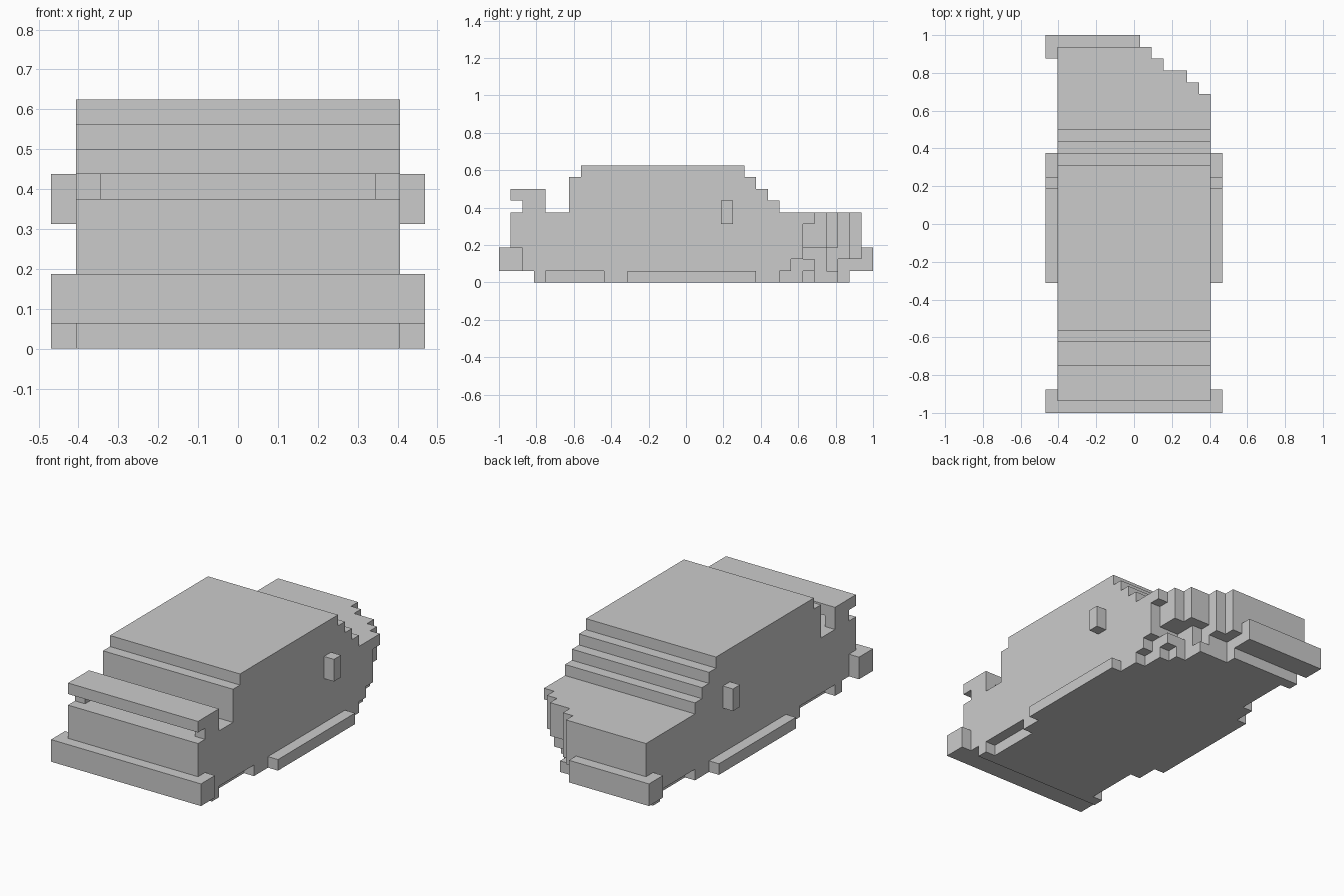
import bpy, bmesh

if "Cube" in bpy.data.objects:
    bpy.data.objects.remove(bpy.data.objects["Cube"])

U = 1 / 16  # one block of the model
W = 6.5     # half width of the body, in blocks


def prism(name, pts, axis, a, b):
    """Extrude a 2D outline: axis 'x' takes (y, z) points, axis 'z' takes (x, y) points."""
    bm = bmesh.new()
    place = (lambda p: (a, p[0], p[1])) if axis == 'x' else (lambda p: (p[0], p[1], a))
    verts = [bm.verts.new([c * U for c in place(p)]) for p in pts]
    face = bm.faces.new(verts)
    ext = bmesh.ops.extrude_face_region(bm, geom=[face])
    move = ((b - a) * U, 0, 0) if axis == 'x' else (0, 0, (b - a) * U)
    bmesh.ops.translate(bm, vec=move,
                        verts=[v for v in ext['geom'] if isinstance(v, bmesh.types.BMVert)])
    bmesh.ops.recalc_face_normals(bm, faces=bm.faces)
    mesh = bpy.data.meshes.new(name)
    bm.to_mesh(mesh)
    bm.free()
    obj = bpy.data.objects.new(name, mesh)
    bpy.context.collection.objects.link(obj)
    return obj


def box(name, x0, x1, y0, y1, z0, z1):
    return prism(name, [(x0, y0), (x1, y0), (x1, y1), (x0, y1)], 'z', z0, z1)


def stairs(y, steps):
    """Stepped edge along y: each step is (x, y where it ends)."""
    pts = []
    for x, end in steps:
        pts += [(x, y), (x, end)]
        y = end
    return pts


# Main body and cabin, from the tail to the foot of the windscreen
prism("body", [(-14, 1), (-14, 3), (-15, 3), (-15, 6), (-10, 6), (-10, 9), (-9, 9), (-9, 10),
               (5, 10), (5, 9), (6, 9), (6, 8), (7, 8), (7, 7), (8, 7), (8, 1)], 'x', -W, W)

# Crumpled nose, built in layers with a stepped right corner
nose = [
    ("nose_lower", 1, 2, [(W, 9), (5.5, 11), (3.5, 12), (2.5, 13), (0.5, 14)]),
    ("nose_middle", 2, 3, [(W, 10), (3.5, 12), (2.5, 14), (1.5, 15)]),
    ("nose_upper", 3, 5, [(W, 10), (5.5, 12), (4.5, 13), (2.5, 14), (1.5, 15)]),
    ("hood", 5, 6, [(W, 11), (5.5, 12), (4.5, 13), (2.5, 14), (1.5, 15)]),
]
for name, z0, z1, steps in nose:
    prism(name, stairs(8, steps) + [(-W, steps[-1][1]), (-W, 8)], 'z', z0, z1)

# Floor pan with wheel recesses
rear = [(W, -12), (5.5, -7), (W, 8)]
right = stairs(-13, rear + [(5.5, 10), (4.5, 11), (3.5, 13), (0.5, 14)])
left = [(-x, y) for x, y in stairs(-13, rear + [(5.5, 13), (W, 14)])]
prism("floor_pan", right + left[::-1], 'z', 0, 1)

# Bumpers, the front one broken off at the right
box("rear_bumper", -7.5, 7.5, -16, -14, 1, 3)
box("front_bumper", -7.5, 0.5, 14, 16, 1, 3)

# Spoiler
box("spoiler", -W, W, -15, -12, 7, 8)

# Paired side parts
for side, s in (("left", -1), ("right", 1)):
    def pair(name, inner, outer, *rest):
        box(f"{side}_{name}", *sorted((s * inner, s * outer)), *rest)
    pair("spoiler_support", 5.5, W, -14, -12, 6, 7)
    pair("mirror", W, 7.5, 3, 4, 5, 7)
    pair("side_skirt", W, 7.5, -5, 6, 0, 1)
